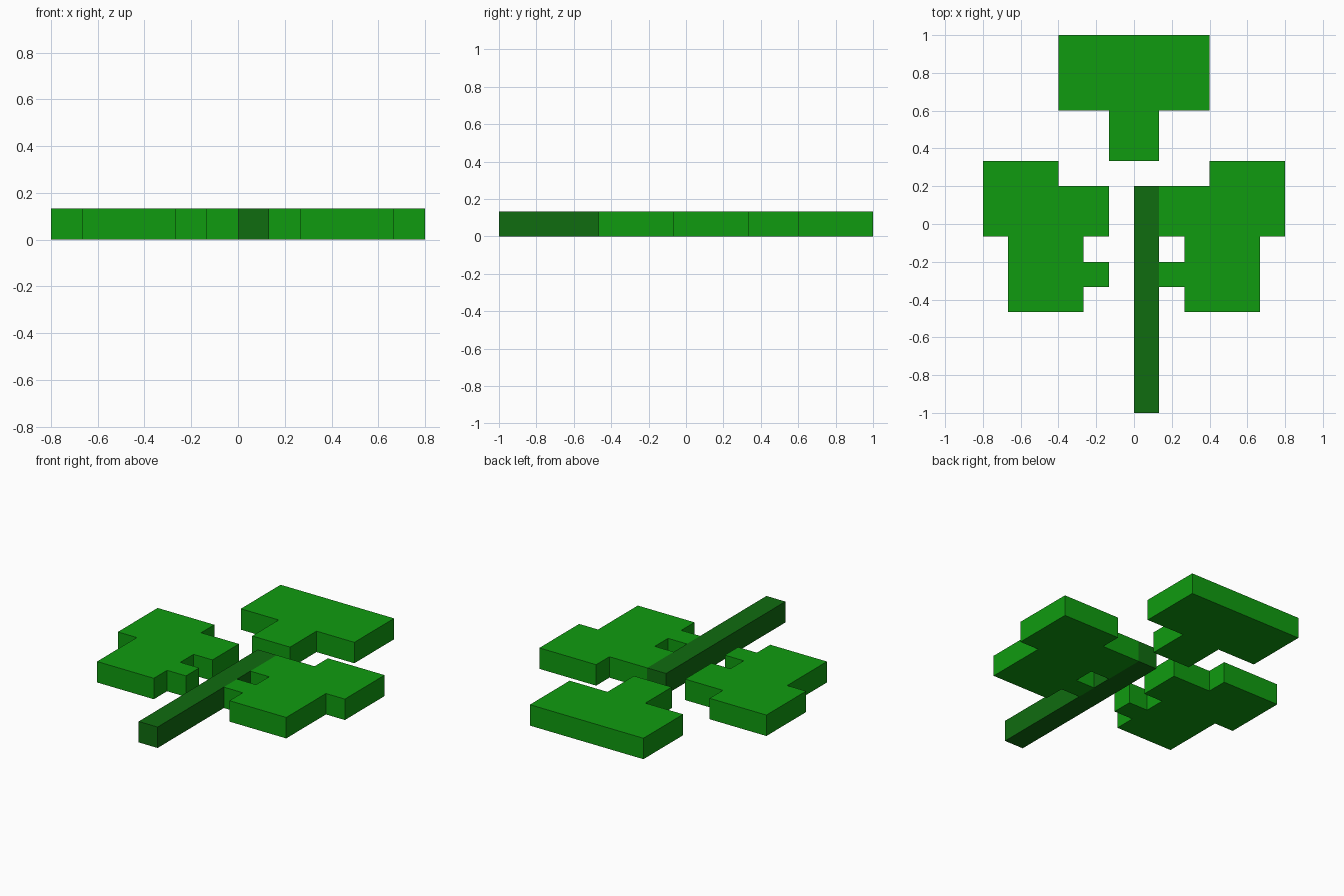
import bpy
import bmesh

U = 2 / 15  # size of one block

cube = bpy.data.objects.get("Cube")
if cube:
    bpy.data.objects.remove(cube, do_unlink=True)


def make_material(name, rgb):
    mat = bpy.data.materials.new(name)
    mat.use_nodes = True
    mat.diffuse_color = (*rgb, 1)
    mat.node_tree.nodes["Principled BSDF"].inputs["Base Color"].default_value = (*rgb, 1)
    return mat


def make_slab(name, outline, mat):
    """Extrude a flat outline, given in blocks, to one block of height."""
    bm = bmesh.new()
    face = bm.faces.new([bm.verts.new((x * U, y * U, 0)) for x, y in outline])
    top = bmesh.ops.extrude_face_region(bm, geom=[face])["geom"]
    bmesh.ops.translate(bm, vec=(0, 0, U),
                        verts=[v for v in top if isinstance(v, bmesh.types.BMVert)])
    bmesh.ops.recalc_face_normals(bm, faces=bm.faces)
    mesh = bpy.data.meshes.new(name)
    bm.to_mesh(mesh)
    bm.free()
    mesh.materials.append(mat)
    obj = bpy.data.objects.new(name, mesh)
    bpy.context.collection.objects.link(obj)


leaf_green = make_material("leaf green", (0.005, 0.33, 0.005))
stem_green = make_material("dark stem green", (0.005, 0.15, 0.005))

# Side leaves, mirrored across x
leaf = [(1, 1.5), (3, 1.5), (3, 2.5), (6, 2.5), (6, -0.5), (5, -0.5), (5, -3.5),
        (2, -3.5), (2, -2.5), (1, -2.5), (1, -1.5), (2, -1.5), (2, -0.5), (1, -0.5)]
make_slab("left_leaf", leaf, leaf_green)
make_slab("right_leaf", [(-x, y) for x, y in leaf], leaf_green)

# Back leaf, a T shape
half = [(1, 2.5), (1, 4.5), (3, 4.5), (3, 7.5)]
make_slab("back_leaf", half + [(-x, y) for x, y in reversed(half)], leaf_green)

# Stem, set one half block to the left of the middle
make_slab("stem", [(0, -7.5), (1, -7.5), (1, 1.5), (0, 1.5)], stem_green)
